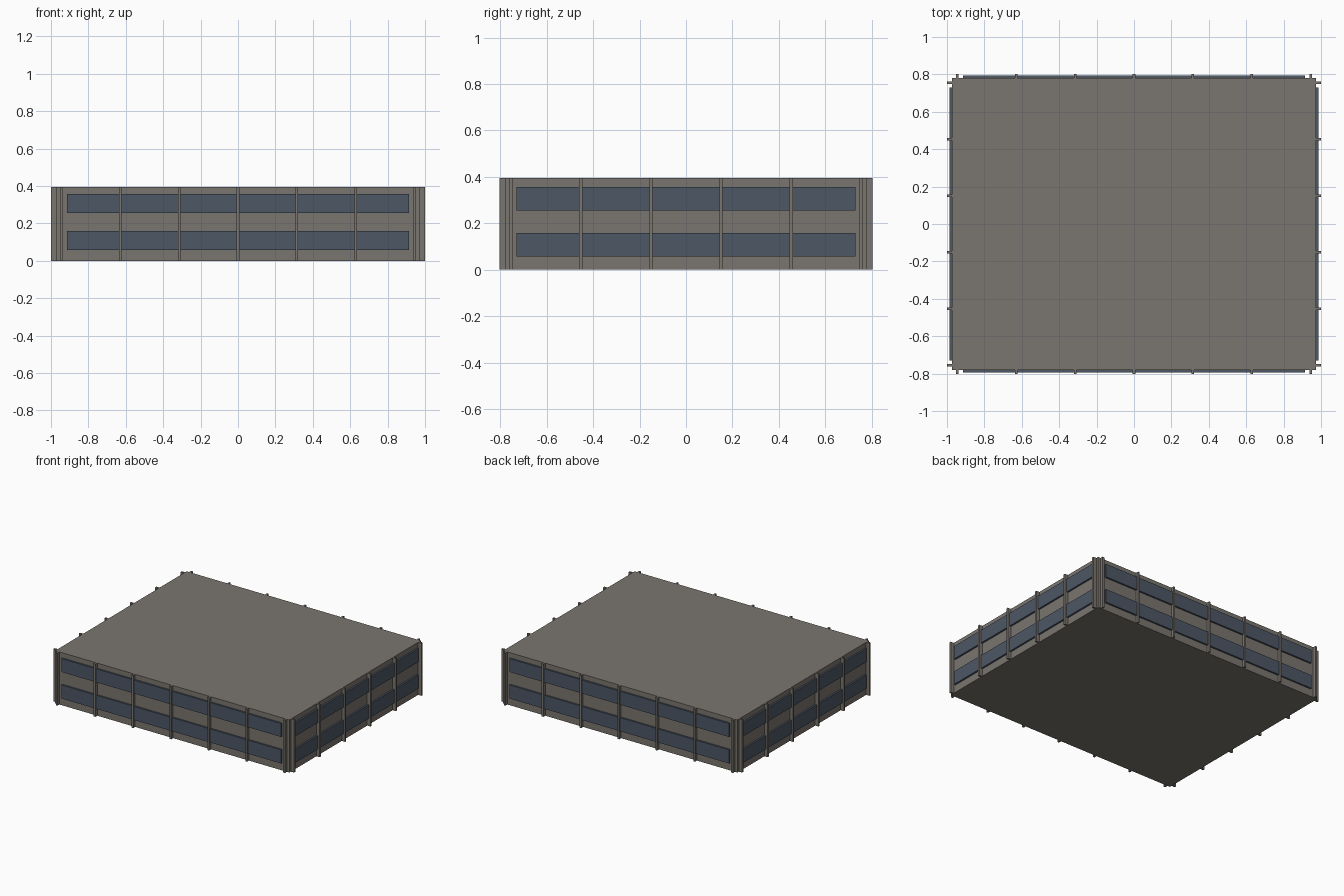
import bpy

cube = bpy.data.objects.get("Cube")
if cube:
    bpy.data.objects.remove(cube, do_unlink=True)

HEIGHT = 0.395
HALF_X, HALF_Y = 0.973, 0.78      # wall planes
GLASS_OUT = 0.013                 # how far the window bands stand off the wall
RIB_WIDTH = 0.014


def material(name, rgb):
    mat = bpy.data.materials.new(name)
    mat.use_nodes = True
    mat.diffuse_color = (*rgb, 1)
    mat.node_tree.nodes["Principled BSDF"].inputs["Base Color"].default_value = (*rgb, 1)
    return mat


concrete = material("warm grey concrete", (0.195, 0.178, 0.156))
glass = material("dark blue glass", (0.075, 0.095, 0.133))


def box(name, low, high, mat):
    """Box between two opposite corners."""
    bpy.ops.mesh.primitive_cube_add(size=1)
    obj = bpy.context.object
    obj.name = name
    size = [h - l for l, h in zip(low, high)]
    centre = [(h + l) / 2 for l, h in zip(low, high)]
    for v in obj.data.vertices:
        v.co = [c + s * p for c, s, p in zip(centre, size, v.co)]
    obj.data.materials.append(mat)
    return obj


def wall_box(name, axis, side, along, depth, heights, mat):
    """Box on one wall: 'along' runs with the wall, 'depth' points outward."""
    near, far = sorted(side * d for d in depth)
    low, high = [along[0], near, heights[0]], [along[1], far, heights[1]]
    if axis == "x":
        low[:2], high[:2] = low[1::-1], high[1::-1]
    return box(name, low, high, mat)


# Main block
box("building_body", (-HALF_X, -HALF_Y, 0), (HALF_X, HALF_Y, HEIGHT), concrete)

# Each wall pair: facing axis, wall plane, rib tip, band half length, rib count, rib spacing
walls = [
    ("y", HALF_Y, 0.803, 0.913, 7, 0.315, ("front", "back")),
    ("x", HALF_X, 1.0, 0.731, 6, 0.302, ("right", "left")),
]
floors = {"lower": (0.057, 0.159), "upper": (0.256, 0.357)}

for axis, plane, tip, half, count, spacing, names in walls:
    for side, label in zip((-1, 1), names):
        # Continuous window bands
        for floor, heights in floors.items():
            wall_box(f"{label}_{floor}_window_band", axis, side, (-half, half),
                     (plane - 0.01, plane + GLASS_OUT), heights, glass)
        # Vertical ribs
        for i in range(count):
            mid = (i - (count - 1) / 2) * spacing
            wall_box(f"{label}_rib_{i + 1}", axis, side,
                     (mid - RIB_WIDTH / 2, mid + RIB_WIDTH / 2),
                     (plane - 0.01, tip), (0, HEIGHT), concrete)
